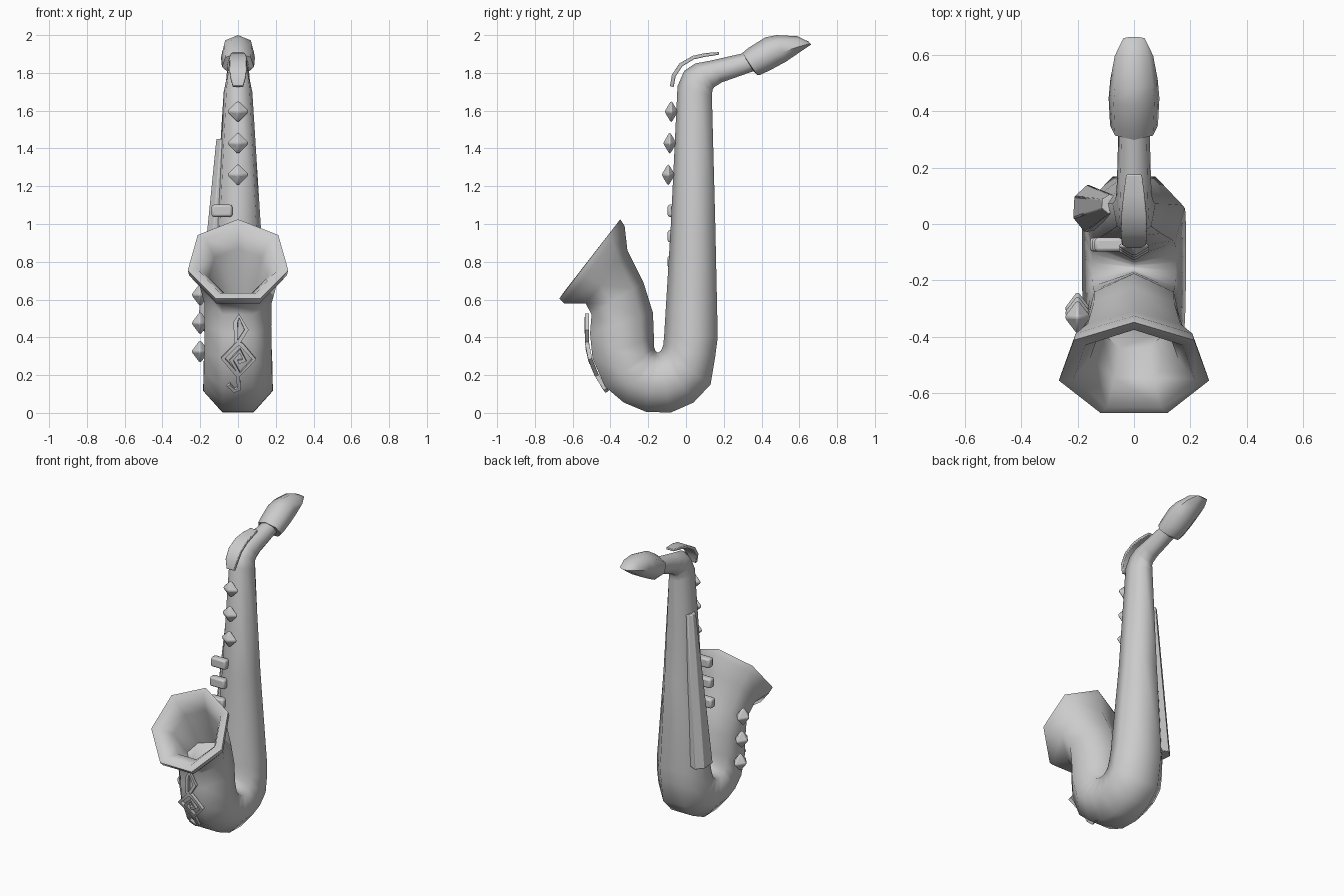
import bpy, bmesh
from math import sin, cos, pi, radians
from mathutils import Vector, Matrix

cube = bpy.data.objects.get("Cube")
if cube:
    bpy.data.objects.remove(cube)

grey = bpy.data.materials.new("plain_grey")
grey.use_nodes = True
colour = (0.6, 0.6, 0.6, 1)
grey.diffuse_color = colour
grey.node_tree.nodes["Principled BSDF"].inputs["Base Color"].default_value = colour


def finish(obj, angle=60, bevel=0):
    """Give the part its colour, soft edges and shading."""
    obj.data.materials.append(grey)
    if bevel:
        mod = obj.modifiers.new("soft_edges", "BEVEL")
        mod.width = bevel
        mod.segments = 2
    bpy.ops.object.select_all(action="DESELECT")
    obj.select_set(True)
    bpy.context.view_layer.objects.active = obj
    bpy.ops.object.shade_smooth_by_angle(angle=radians(angle))
    return obj


def from_bmesh(name, bm):
    bmesh.ops.recalc_face_normals(bm, faces=bm.faces)
    mesh = bpy.data.meshes.new(name)
    bm.to_mesh(mesh)
    bm.free()
    obj = bpy.data.objects.new(name, mesh)
    bpy.context.collection.objects.link(obj)
    return obj


def loft(name, rows, sides=7, phase=0.0, angle=60, bevel=0):
    """Skin rings; a row holds two opposite (y, z) points, half width, x centre."""
    turns = [2 * pi * k / sides + phase for k in range(sides)]
    cs, sn = [cos(t) for t in turns], [sin(t) for t in turns]
    low, high, wide = min(cs), max(cs), max(abs(s) for s in sn)
    bm = bmesh.new()
    rings = []
    for start, end, half, *centre in rows:
        cx = centre[0] if centre else 0
        ring = []
        for c, s in zip(cs, sn):
            y, z = Vector(end).lerp(Vector(start), (c - low) / (high - low))
            ring.append(bm.verts.new((cx + half * s / wide, y, z)))
        rings.append(ring)
    for a, b in zip(rings, rings[1:]):
        for k in range(sides):
            n = (k + 1) % sides
            bm.faces.new((a[k], a[n], b[n], b[k]))
    bm.faces.new(rings[0])
    bm.faces.new(rings[-1])
    return finish(from_bmesh(name, bm), angle, bevel)


def solid(name, place, size, box=False, bevel=0.008):
    """A faceted diamond or a box with the given half sizes."""
    bm = bmesh.new()
    if box:
        bmesh.ops.create_cube(bm, size=2)
    else:
        bmesh.ops.create_uvsphere(bm, u_segments=4, v_segments=2, radius=1)
    bmesh.ops.transform(bm, verts=bm.verts,
                        matrix=Matrix.Translation(place) @ Matrix.Diagonal((*size, 1)))
    return finish(from_bmesh(name, bm), 40, bevel)


# Tube from the neck end down, round the bow, up to the bell and back inside
loft("body_tube", [
    ((.33, 1.91), (.36, 1.81), .055),
    ((.13, 1.865), (.19, 1.75), .06),
    ((.05, 1.85), (.15, 1.725), .062),
    ((-.01, 1.81), (.14, 1.71), .066),
    ((-.045, 1.73), (.137, 1.68), .076),
    ((-.08, 1), (.155, 1), .12),
    ((-.115, .42), (.168, .4), .172),
    ((-.12, .36), (.155, .3), .18),
    ((-.132, .33), (.13, .15), .183),
    ((-.142, .322), (.04, .055), .184),
    ((-.15, .32), (-.08, .002), .184),
    ((-.156, .322), (-.21, .005), .184),
    ((-.163, .33), (-.33, .055), .183),
    ((-.168, .345), (-.43, .14), .181),
    ((-.17, .4), (-.495, .29), .178),
    ((-.175, .53), (-.508, .42), .176),
    ((-.225, .69), (-.5, .52), .178),
    ((-.31, .86), (-.53, .578), .205),
    ((-.325, .99), (-.645, .58), .258),
    ((-.348, 1.025), (-.67, .605), .266),
    ((-.375, .99), (-.65, .635), .215),
    ((-.35, .87), (-.545, .63), .155),
    ((-.26, .62), (-.44, .53), .12),
], angle=75)

# Mouthpiece
loft("mouthpiece", [
    ((.305, 1.895), (.36, 1.805), .06),
    ((.298, 1.905), (.375, 1.79), .084),
    ((.33, 1.932), (.395, 1.79), .086),
    ((.42, 1.988), (.46, 1.822), .09),
    ((.48, 2), (.53, 1.86), .084),
    ((.59, 1.994), (.6, 1.908), .068),
    ((.65, 1.965), (.663, 1.95), .038),
])

# Curved plate over the neck
loft("octave_key", [
    ((-.085, 1.73), (-.065, 1.725), .028),
    ((-.075, 1.79), (-.055, 1.782), .043),
    ((-.035, 1.85), (-.02, 1.835), .046),
    ((.035, 1.89), (.042, 1.872), .044),
    ((.1, 1.905), (.1, 1.885), .038),
    ((.175, 1.91), (.175, 1.896), .028),
], sides=4, phase=pi / 4, angle=40, bevel=.004)

# Long tapering guard on the side of the tube
loft("side_guard", [
    ((.035, 1.45), (.105, 1.45), .037, -.08),
    ((-.03, .45), (.14, .43), .065, -.155),
], phase=.6, angle=30, bevel=.004)

# Keys down the front of the tube and beside the bell
for i in range(3):
    solid(f"front_key_{i}", (0, -.078 - .008 * i, 1.595 - .167 * i), (.064, .038, .064))
    solid(f"bell_key_{i}", (-.2, -.33 + .015 * i, .625 - .15 * i), (.05, .066, .066))
    solid(f"small_key_{i}", (-.085 - .008 * i, -.073, 1.07 - .135 * i),
          (.055, .025, .032), box=True, bevel=.012)

# Raised scroll ornament following the front of the bell
scroll = bpy.data.curves.new("scroll_ornament", "CURVE")
scroll.dimensions = "3D"
scroll.bevel_depth = .015
scroll.bevel_resolution = 0
scroll.use_fill_caps = True
path = [(-.05, .15), (-.02, .12), (.005, .13), (0, .2), (-.08, .29), (0, .37),
        (.045, .44), (.005, .515), (-.012, .48), (-.012, .38), (.02, .36),
        (.085, .285), (.01, .205), (-.035, .28), (.01, .33), (.035, .28), (0, .27)]
line = scroll.splines.new("POLY")
line.points.add(len(path) - 1)
for point, (x, z) in zip(line.points, path):
    point.co = (x, -.525 + 1.3 * max(0, .4 - z) ** 2, z, 1)
ornament = bpy.data.objects.new("scroll_ornament", scroll)
bpy.context.collection.objects.link(ornament)
bpy.ops.object.select_all(action="DESELECT")
ornament.select_set(True)
bpy.context.view_layer.objects.active = ornament
bpy.ops.object.convert(target="MESH")
finish(bpy.context.view_layer.objects.active, 30)
